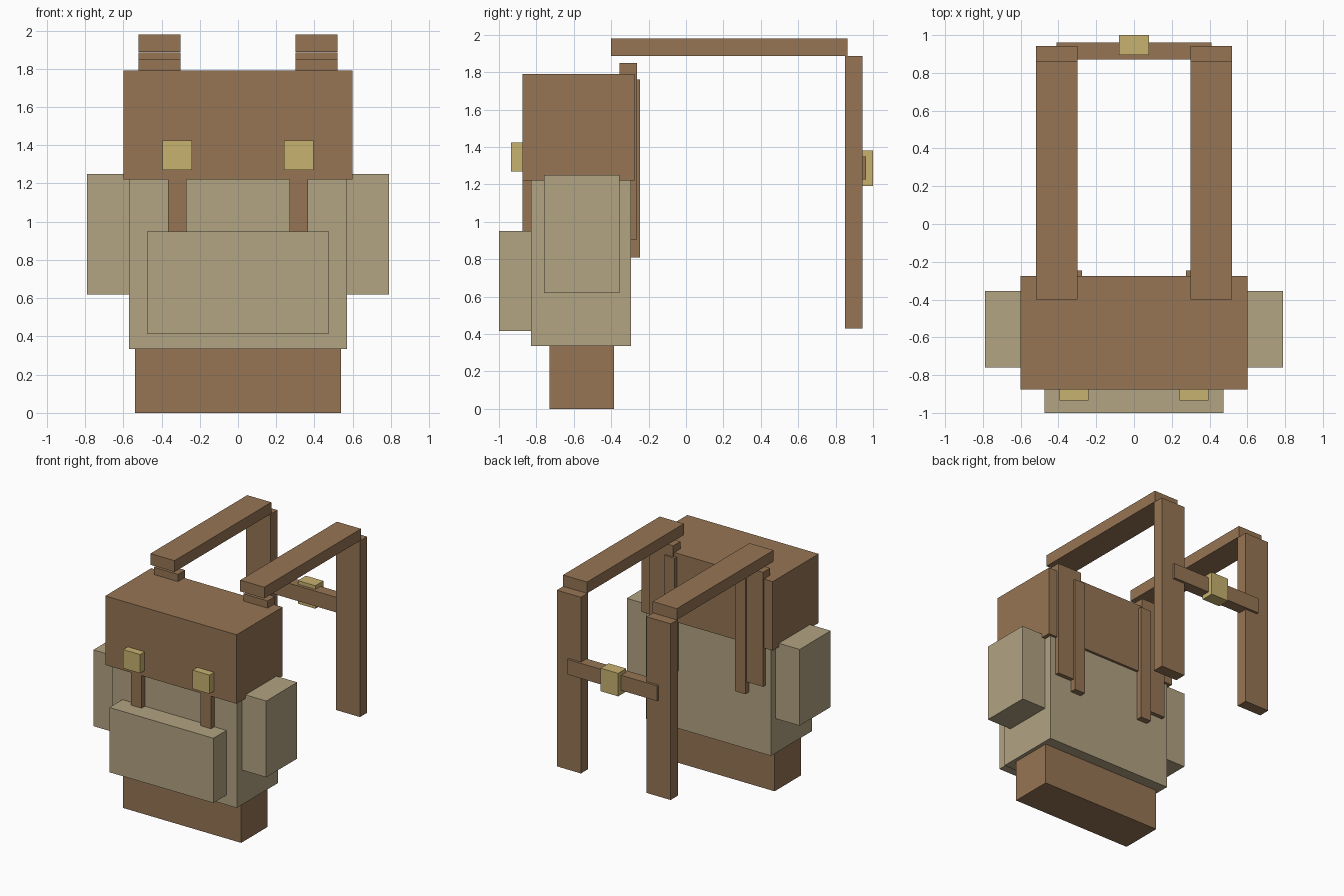
import bpy
import bmesh
from mathutils import Matrix, Vector

cube = bpy.data.objects.get("Cube")
if cube:
    bpy.data.objects.remove(cube, do_unlink=True)


def material(name, rgb):
    mat = bpy.data.materials.new(name)
    mat.use_nodes = True
    colour = (*rgb, 1)
    mat.diffuse_color = colour
    mat.node_tree.nodes["Principled BSDF"].inputs["Base Color"].default_value = colour
    return mat


leather = material("brown leather", (0.305, 0.178, 0.089))
canvas = material("tan canvas", (0.445, 0.366, 0.223))
brass = material("brass", (0.578, 0.445, 0.162))


def box(name, mat, x, y, z):
    """Flat-shaded box spanning the given (min, max) ranges."""
    low, high = (Vector(corner) for corner in zip(x, y, z))
    bm = bmesh.new()
    bmesh.ops.create_cube(bm, size=1, matrix=Matrix.Diagonal((*(high - low), 1)))
    mesh = bpy.data.meshes.new(name)
    bm.to_mesh(mesh)
    bm.free()
    mesh.materials.append(mat)
    obj = bpy.data.objects.new(name, mesh)
    obj.location = (low + high) / 2
    bpy.context.collection.objects.link(obj)


def centred(name, mat, half, y, z):
    box(name, mat, (-half, half), y, z)


def pair(name, mat, x, y, z):
    box("left_" + name, mat, x, y, z)
    box("right_" + name, mat, (-x[1], -x[0]), y, z)


# Bag: base, body, lid and pockets
centred("base", leather, 0.54, (-0.73, -0.385), (0, 0.34))
centred("body", canvas, 0.57, (-0.83, -0.295), (0.335, 1.25))
centred("lid", leather, 0.6, (-0.875, -0.275), (1.22, 1.79))
centred("front_pocket", canvas, 0.475, (-1, -0.825), (0.415, 0.95))
pair("side_pocket", canvas, (0.565, 0.79), (-0.76, -0.355), (0.62, 1.25))

# Lid straps and buckles
pair("lid_strap", leather, (0.27, 0.365), (-0.873, -0.82), (0.9, 1.23))
pair("lid_buckle", brass, (0.24, 0.395), (-0.935, -0.87), (1.27, 1.425))

# Straps down the back of the bag
pair("back_strap", leather, (0.3, 0.52), (-0.355, -0.262), (0.905, 1.85))
pair("narrow_back_strap", leather, (0.275, 0.37), (-0.3, -0.245), (0.81, 1.76))

# Shoulder straps reaching out behind, joined by a chest strap
pair("shoulder_strap", leather, (0.3, 0.52), (-0.4, 0.863), (1.887, 1.98))
pair("hanging_strap", leather, (0.3, 0.52), (0.85, 0.943), (0.43, 1.885))
centred("chest_strap", leather, 0.41, (0.87, 0.962), (1.225, 1.35))
centred("chest_buckle", brass, 0.08, (0.895, 1), (1.19, 1.38))
